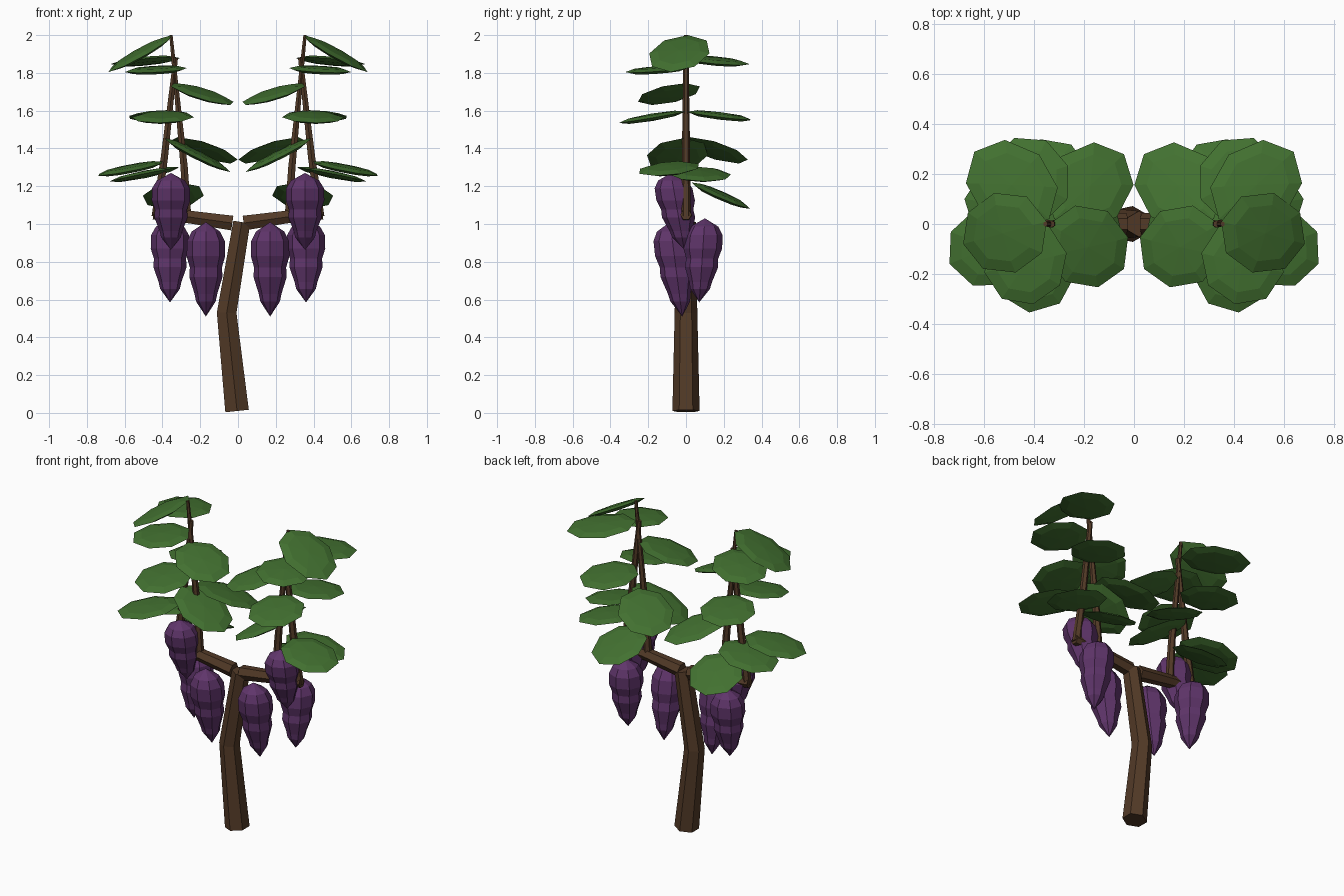
import bpy, bmesh, math
from mathutils import Vector, Matrix

if "Cube" in bpy.data.objects:
    bpy.data.objects.remove(bpy.data.objects["Cube"])


def material(name, rgb):
    m = bpy.data.materials.new(name)
    m.diffuse_color = (*rgb, 1)
    m.use_nodes = True
    m.node_tree.nodes["Principled BSDF"].inputs["Base Color"].default_value = m.diffuse_color
    return m


BARK = material("bark", (0.085, 0.042, 0.02))
GREEN = material("leaf_green", (0.055, 0.165, 0.03))
PURPLE = material("grape_purple", (0.115, 0.035, 0.145))


def finish(bm, name, mat):
    bmesh.ops.recalc_face_normals(bm, faces=bm.faces)
    me = bpy.data.meshes.new(name)
    bm.to_mesh(me)
    bm.free()
    me.materials.append(mat)
    bpy.context.collection.objects.link(bpy.data.objects.new(name, me))


def tube(name, path, radii, sides=6):
    """Tapered many-sided branch following a path in the y = 0 plane."""
    bm = bmesh.new()
    pts = [Vector((x, 0, z)) for x, z in path]
    rings = []
    for i, p in enumerate(pts):
        t = (pts[min(i + 1, len(pts) - 1)] - pts[max(i - 1, 0)]).normalized()
        u = Vector((0, 1, 0))
        v = t.cross(u)
        rings.append([bm.verts.new(p + radii[i] * (u * math.cos(a) + v * math.sin(a)))
                      for a in (2 * math.pi * k / sides for k in range(sides))])
    for a, b in zip(rings, rings[1:]):
        for k in range(sides):
            bm.faces.new((a[k], a[(k + 1) % sides], b[(k + 1) % sides], b[k]))
    bm.faces.new(rings[0])
    bm.faces.new(rings[-1])
    finish(bm, name, BARK)


def leaf(name, base, tip, width=0.33):
    """Flattened eight-sided blade from base to tip."""
    base, tip = Vector(base), Vector(tip)
    d = tip - base
    x = d.normalized()
    y = Vector((0, 0, 1)).cross(x).normalized()
    z = x.cross(y)
    rot = Matrix((x, y, z)).transposed().to_4x4()
    size = Matrix.Diagonal((d.length / 2, width / 2, 0.02, 1))
    bm = bmesh.new()
    bmesh.ops.create_uvsphere(bm, u_segments=8, v_segments=4, radius=1,
                              matrix=Matrix.Translation((base + tip) / 2) @ rot @ size)
    finish(bm, name, GREEN)


# fraction down the bunch, radius
BUNCH = [(0.1, 0.075), (0.2, 0.1), (0.36, 0.102), (0.48, 0.085),
         (0.58, 0.088), (0.76, 0.06), (0.84, 0.052)]


def bunch(name, top, tip, sides=8):
    """Hanging grape cluster with a wavy tapering outline."""
    top, tip = Vector(top), Vector(tip)
    bm = bmesh.new()
    rings = [[bm.verts.new(top.lerp(tip, f) + r * Vector((math.cos(a), math.sin(a), 0)))
              for a in (2 * math.pi * k / sides for k in range(sides))] for f, r in BUNCH]
    ends = bm.verts.new(top), bm.verts.new(tip)
    for k in range(sides):
        n = (k + 1) % sides
        for a, b in zip(rings, rings[1:]):
            bm.faces.new((a[k], a[n], b[n], b[k]))
        bm.faces.new((ends[0], rings[0][k], rings[0][n]))
        bm.faces.new((ends[1], rings[-1][k], rings[-1][n]))
    finish(bm, name, PURPLE)


# crooked trunk
tube("trunk", [(-0.005, 0.01), (-0.06, 0.53), (0.02, 1.01)], [0.072, 0.06, 0.052])

LEAVES = [  # base, tip
    ((0.35, 0.01, 2.0), (0.685, -0.08, 1.805)),
    ((0.34, 0.02, 1.885), (0.64, 0.29, 1.84)),
    ((0.34, -0.01, 1.83), (0.53, -0.30, 1.80)),
    ((0.34, 0.0, 1.745), (0.04, -0.18, 1.63)),
    ((0.375, -0.005, 1.595), (0.42, -0.355, 1.535)),
    ((0.36, 0.01, 1.595), (0.48, 0.345, 1.55)),
    ((0.32, 0.02, 1.46), (0.04, 0.28, 1.32)),
    ((0.39, -0.01, 1.455), (0.04, -0.08, 1.275)),
    ((0.40, -0.02, 1.33), (0.74, -0.16, 1.255)),
    ((0.31, 0.05, 1.30), (0.68, 0.10, 1.225)),
    ((0.31, 0.03, 1.22), (0.375, 0.34, 1.08)),
]
BUNCHES = [  # top, tip
    ((0.355, -0.08, 1.27), (0.355, -0.01, 0.865)),
    ((0.36, 0.10, 1.03), (0.36, 0.07, 0.585)),
    ((0.17, -0.085, 1.01), (0.17, -0.02, 0.51)),
]

# both sides mirror each other
for s, side in ((-1, "left"), (1, "right")):
    def flip(p):
        return (s * p[0], *p[1:])
    tube(f"arm_{side}", [flip(p) for p in ((0.03, 1.005), (0.28, 1.04), (0.45, 1.05))],
         [0.045, 0.038, 0.03])
    tube(f"inner_shoot_{side}", [flip(p) for p in ((0.27, 1.04), (0.285, 1.3), (0.355, 2.0))],
         [0.026, 0.022, 0.01])
    tube(f"outer_shoot_{side}", [flip(p) for p in ((0.435, 1.04), (0.39, 1.35), (0.33, 1.88))],
         [0.026, 0.022, 0.014])
    for i, (a, b) in enumerate(LEAVES):
        leaf(f"leaf_{side}_{i + 1}", flip(a), flip(b))
    for i, (a, b) in enumerate(BUNCHES):
        bunch(f"grape_bunch_{side}_{i + 1}", flip(a), flip(b))
